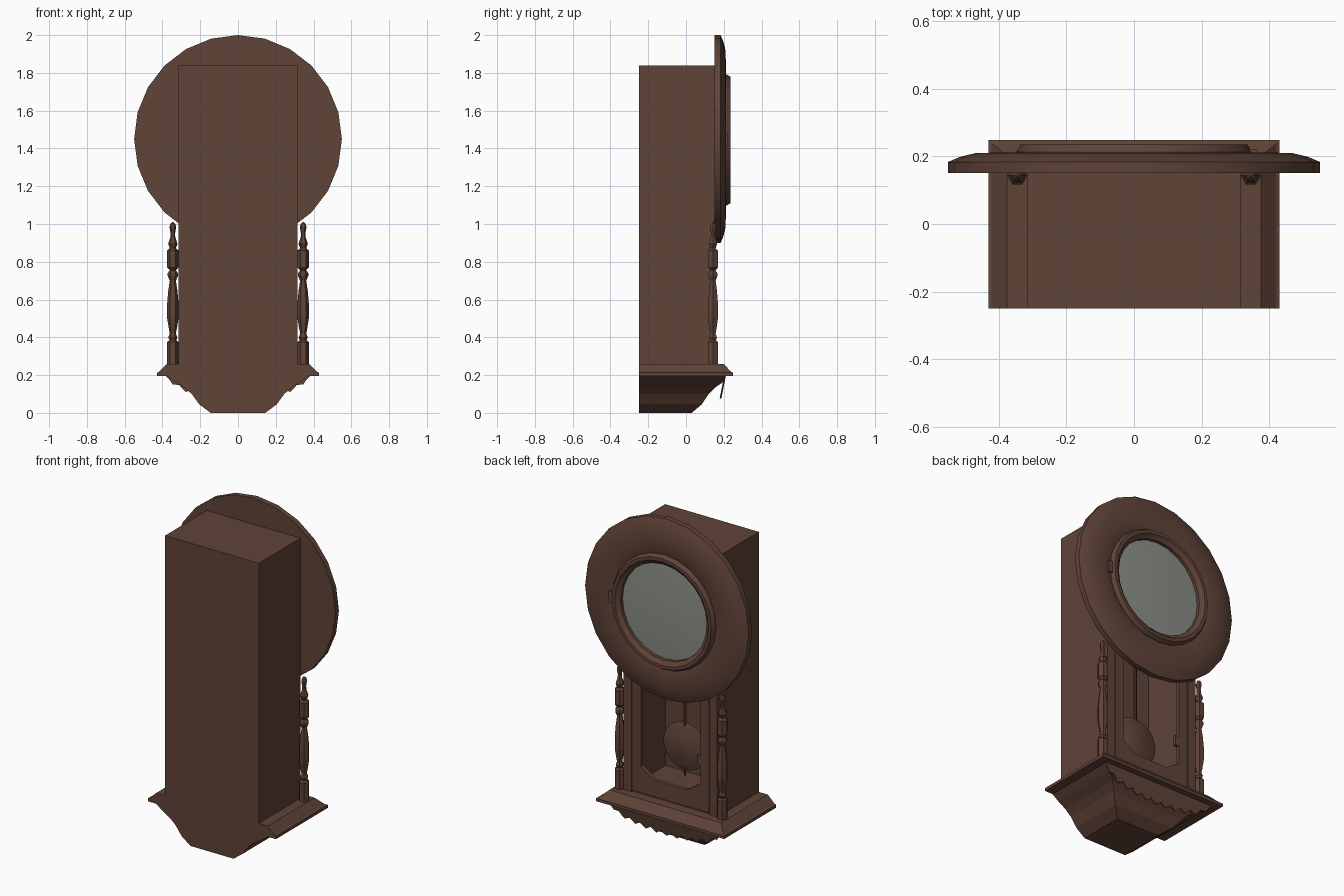
import bpy, bmesh, math

if "Cube" in bpy.data.objects:
    bpy.data.objects.remove(bpy.data.objects["Cube"])


def material(name, rgb):
    m = bpy.data.materials.new(name)
    m.diffuse_color = (*rgb, 1)
    m.use_nodes = True
    m.node_tree.nodes["Principled BSDF"].inputs["Base Color"].default_value = m.diffuse_color
    return m


WOOD = material("dark_wood", (0.115, 0.056, 0.039))
GLASS = material("grey_glass", (0.26, 0.273, 0.245))


def finish(bm, name, mat=WOOD, smooth=None):
    bmesh.ops.recalc_face_normals(bm, faces=bm.faces)
    me = bpy.data.meshes.new(name)
    bm.to_mesh(me)
    bm.free()
    me.materials.append(mat)
    ob = bpy.data.objects.new(name, me)
    bpy.context.collection.objects.link(ob)
    if smooth:
        bpy.ops.object.select_all(action='DESELECT')
        ob.select_set(True)
        bpy.context.view_layer.objects.active = ob
        bpy.ops.object.shade_smooth_by_angle(angle=math.radians(smooth))
    return ob


def loft(bm, rings):
    # joins vertex loops of equal length, capping both ends
    loops = [[bm.verts.new(p) for p in r] for r in rings]
    for a, b in zip(loops, loops[1:]):
        n = len(a)
        for i in range(n):
            j = (i + 1) % n
            bm.faces.new((a[i], a[j], b[j], b[i]))
    bm.faces.new(loops[0])
    bm.faces.new(loops[-1])


def box(name, x0, x1, y0, y1, z0, z1):
    bm = bmesh.new()
    loft(bm, [[(x0, y0, z), (x1, y0, z), (x1, y1, z), (x0, y1, z)] for z in (z0, z1)])
    return finish(bm, name)


def prism(name, outline, y0, y1):
    bm = bmesh.new()
    loft(bm, [[(x, y, z) for x, z in outline] for y in (y0, y1)])
    return finish(bm, name)


def lathe(name, profile, centre, axis, sides, mat=WOOD, smooth=None, closed=False):
    bm = bmesh.new()
    cx, cy, cz = centre
    rings = []
    for r, h in profile:
        ring = []
        for i in range(sides):
            a = 2 * math.pi * i / sides
            u, v = r * math.cos(a), r * math.sin(a)
            ring.append((cx + u, cy + h, cz + v) if axis == 'y' else (cx + u, cy + v, cz + h))
        rings.append(ring)
    if closed:
        loops = [[bm.verts.new(p) for p in r] for r in rings]
        for a, b in zip(loops, loops[1:] + loops[:1]):
            for i in range(sides):
                j = (i + 1) % sides
                bm.faces.new((a[i], a[j], b[j], b[i]))
    else:
        loft(bm, rings)
    return finish(bm, name, mat, smooth)


# hollow case
T = 0.01
box("case_back", -0.315, 0.315, -0.25, -0.25 + T, 0.2, 1.84)
box("case_top", -0.315, 0.315, -0.25, 0.15, 1.84 - T, 1.84)
for s, side in ((-1, "left"), (1, "right")):
    xa, xb = sorted((s * 0.315, s * (0.315 - T)))
    box("case_side_" + side, xa, xb, -0.25, 0.15, 0.25, 1.84)
    xa, xb = sorted((s * 0.315, s * 0.262))
    box("front_stile_" + side, xa, xb, 0.13, 0.15, 0.25, 1.84)

# door with a chamfered opening, and the panel behind the dial
prism("door", [(-0.258, 0.27), (0.258, 0.27), (0.258, 1.03), (0.2, 1.03), (0.2, 0.43),
               (0.11, 0.37), (-0.11, 0.37), (-0.2, 0.43), (-0.2, 1.03), (-0.258, 1.03)],
      0.125, 0.148)
box("dial_panel", -0.315, 0.315, 0.125, 0.15, 1.03, 1.84)
box("door_rebate", -0.315, 0.315, 0.12, 0.14, 0.25, 0.3)
box("door_latch", -0.2, -0.175, 0.125, 0.145, 0.54, 0.6)

# round dial surround, bezel and glass
C = (0, 0, 1.45)
lathe("dial_surround", [(0.55, 0.15), (0.55, 0.183), (0.515, 0.198), (0.47, 0.209),
                        (0.41, 0.211), (0.34, 0.207), (0.29, 0.18)],
      C, 'y', 24, smooth=35)
lathe("bezel", [(0.347, 0.2), (0.347, 0.215), (0.335, 0.235), (0.315, 0.235),
                (0.305, 0.222), (0.29, 0.215), (0.29, 0.18)],
      (0, 0, 1.445), 'y', 24, smooth=30, closed=True)
lathe("glass", [(0.292, 0.185), (0.292, 0.195), (0.15, 0.203), (0.02, 0.206)],
      (0, 0, 1.445), 'y', 24, GLASS, smooth=40)
box("bezel_hinge", 0.335, 0.365, 0.2, 0.222, 1.41, 1.48)

# pendulum
lathe("pendulum_bob", [(0.02, -0.028), (0.09, -0.018), (0.145, 0.0), (0.09, 0.018), (0.02, 0.028)],
      (0, 0.01, 0.555), 'y', 24, smooth=40)
lathe("pendulum_rod", [(0.003, 0.37), (0.009, 0.41), (0.009, 1.4)], (0, 0.01, 0), 'z', 8)

# turned spindles at the front corners
spindle = [(0.03, 0.26), (0.03, 0.375), (0.018, 0.385), (0.024, 0.4), (0.016, 0.42),
           (0.022, 0.45), (0.03, 0.5), (0.03, 0.58), (0.024, 0.65), (0.016, 0.7),
           (0.027, 0.725), (0.027, 0.74), (0.016, 0.755), (0.03, 0.77), (0.03, 0.86),
           (0.016, 0.872), (0.025, 0.895), (0.013, 0.93), (0.012, 0.95), (0.018, 0.985),
           (0.013, 1.0), (0.004, 1.01)]
for s, side in ((-1, "left"), (1, "right")):
    lathe("spindle_" + side, spindle, (s * 0.345, 0.143, 0), 'z', 6)

# stepped base moulding and tapering foot: half width, front y, height
base = [(0.145, 0.03, 0.0), (0.205, 0.083, 0.045), (0.245, 0.12, 0.1), (0.285, 0.155, 0.135),
        (0.335, 0.2, 0.165), (0.375, 0.203, 0.195), (0.43, 0.248, 0.195), (0.43, 0.248, 0.213),
        (0.42, 0.238, 0.217), (0.375, 0.2, 0.26)]
bm = bmesh.new()
loft(bm, [[(-w, -0.25, z), (w, -0.25, z), (w, f, z), (-w, f, z)] for w, f, z in base])
finish(bm, "base")

# scalloped apron, leaning back under the moulding
edge = []
N = 44
for i in range(N + 1):
    x = -0.38 + 0.76 * i / N
    a = abs(x)
    z = 0.088 + 0.04 * (a / 0.3) ** 2 if a < 0.3 else 0.128 + (a - 0.3) * 0.75
    edge.append((x, min(0.193, z + (0.012 if i % 4 == 0 else -0.012 if i % 4 == 2 else 0))))
outline = edge + [(0.38, 0.2), (-0.38, 0.2)]
bm = bmesh.new()
loft(bm, [[(x, y + (z - 0.2) * 0.2, z) for x, z in outline] for y in (0.203, 0.212)])
finish(bm, "scalloped_apron")
